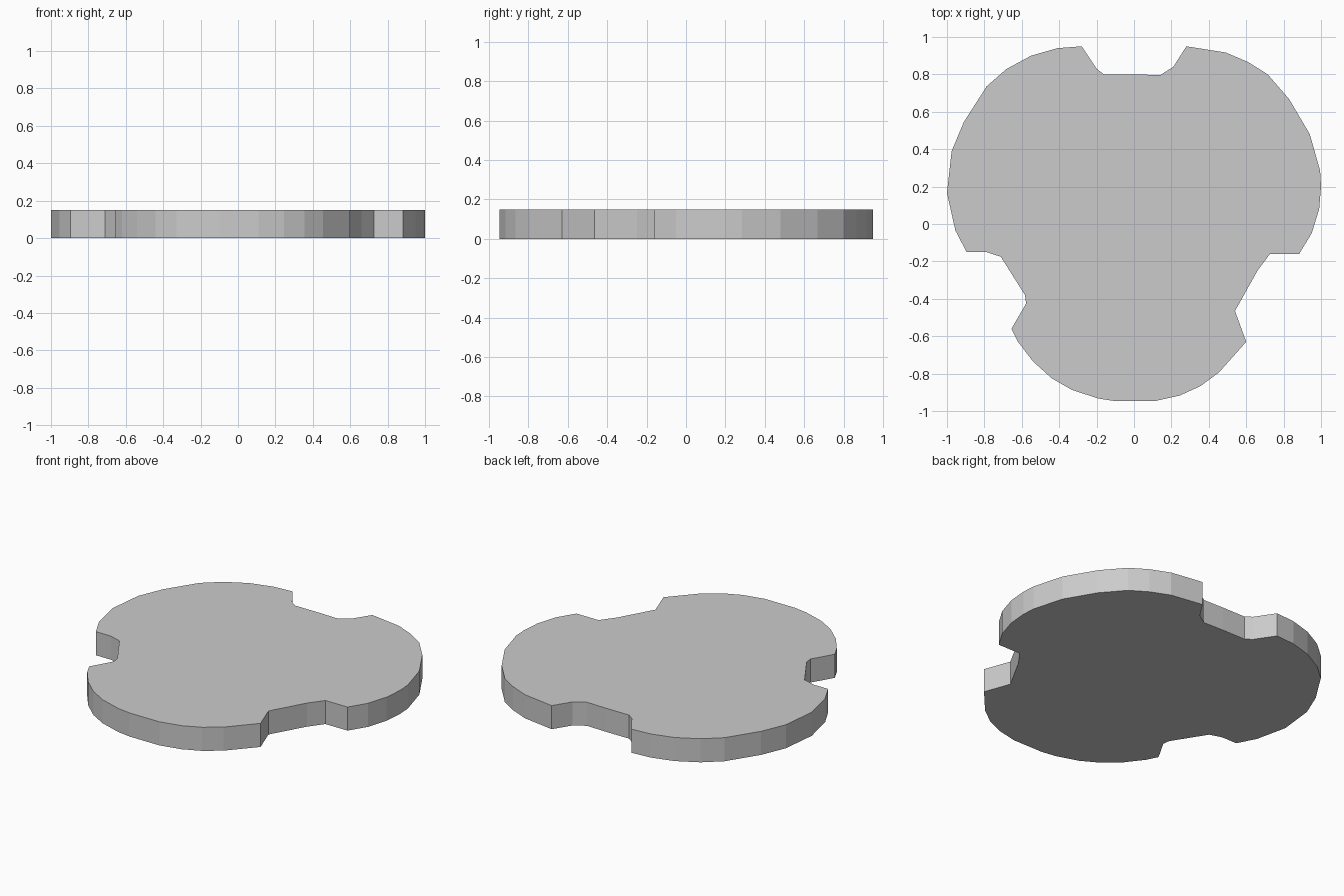
import bpy, bmesh

HEIGHT = 0.15

# Outline seen from above, clockwise: three arcs separated by three notches
top_notch = [(-0.28, 0.95), (-0.20, 0.83), (-0.16, 0.80), (0.0, 0.80),
             (0.14, 0.796), (0.21, 0.84), (0.28, 0.95)]
right_arc = [(0.49, 0.917), (0.61, 0.866), (0.715, 0.80), (0.83, 0.667),
             (0.94, 0.48), (0.995, 0.285), (1.0, 0.20), (0.99, 0.08), (0.95, -0.05)]
right_notch = [(0.883, -0.16), (0.727, -0.16), (0.66, -0.25), (0.54, -0.465), (0.60, -0.63)]
bottom_arc = [(0.455, -0.793), (0.355, -0.867), (0.245, -0.917), (0.11, -0.947),
              (-0.10, -0.947), (-0.19, -0.933), (-0.33, -0.888), (-0.44, -0.825),
              (-0.54, -0.735), (-0.62, -0.63)]
left_notch = [(-0.655, -0.56), (-0.577, -0.425), (-0.583, -0.38),
              (-0.712, -0.175), (-0.79, -0.15), (-0.895, -0.15)]
left_arc = [(-0.955, -0.035), (-1.0, 0.165), (-0.975, 0.39), (-0.91, 0.545),
            (-0.787, 0.737), (-0.683, 0.828), (-0.55, 0.90), (-0.41, 0.94)]
outline = top_notch + right_arc + right_notch + bottom_arc + left_notch + left_arc

# Notched plate: one face extruded upward
bm = bmesh.new()
base = bm.faces.new([bm.verts.new((x, y, 0)) for x, y in outline])
extruded = bmesh.ops.extrude_face_region(bm, geom=[base], use_keep_orig=True)
top_verts = [g for g in extruded["geom"] if isinstance(g, bmesh.types.BMVert)]
bmesh.ops.translate(bm, verts=top_verts, vec=(0, 0, HEIGHT))
bmesh.ops.recalc_face_normals(bm, faces=bm.faces)

mesh = bpy.data.meshes.new("notched_plate")
bm.to_mesh(mesh)
bm.free()
plate = bpy.data.objects.new("notched_plate", mesh)
bpy.context.collection.objects.link(plate)
